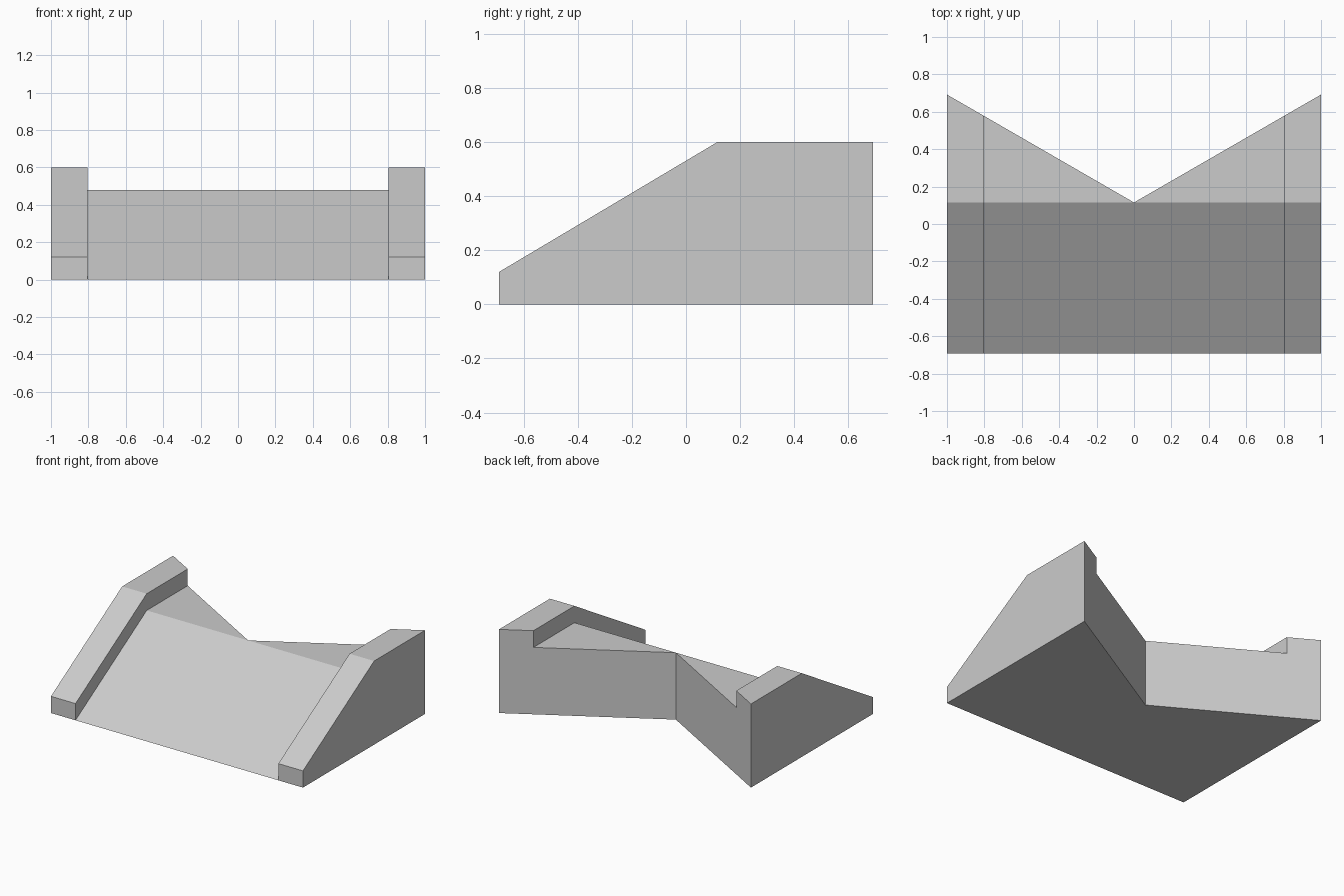
import bpy
import bmesh

cube = bpy.data.objects.get("Cube")
if cube:
    bpy.data.objects.remove(cube, do_unlink=True)

FRONT, CREST, BACK = -0.692, 0.115, 0.692
INNER, OUTER = 0.805, 1.0
DECK_TOP, CURB_RISE = 0.48, 0.12

# One flat colour for the whole ramp
grey = bpy.data.materials.new("light grey")
grey.use_nodes = True
colour = (0.6, 0.6, 0.6, 1)
grey.diffuse_color = colour
grey.node_tree.nodes["Principled BSDF"].inputs["Base Color"].default_value = colour


def back_y(x):
    """Back wall runs in a V from the crest out to the rear corners."""
    return CREST + (BACK - CREST) * abs(x) / OUTER


def section(x, rise):
    """Side profile at x: ramp, level top and back wall."""
    return [(x, FRONT, 0), (x, FRONT, rise), (x, CREST, DECK_TOP + rise),
            (x, back_y(x), DECK_TOP + rise), (x, back_y(x), 0), (x, CREST, 0)]


def loft(name, stations, rise):
    """Join the side profiles at the given x stations into a closed solid."""
    bm = bmesh.new()
    rings = [[bm.verts.new(p) for p in section(x, rise)] for x in stations]
    for a, b in zip(rings, rings[1:]):
        for i in range(len(a)):
            j = (i + 1) % len(a)
            bm.faces.new((a[i], a[j], b[j], b[i]))
    bm.faces.new(rings[0])
    bm.faces.new(rings[-1])
    bmesh.ops.remove_doubles(bm, verts=bm.verts, dist=0.0001)
    bmesh.ops.dissolve_limit(bm, angle_limit=0.01, verts=bm.verts, edges=bm.edges)
    bmesh.ops.recalc_face_normals(bm, faces=bm.faces)
    mesh = bpy.data.meshes.new(name)
    bm.to_mesh(mesh)
    bm.free()
    mesh.materials.append(grey)
    obj = bpy.data.objects.new(name, mesh)
    bpy.context.collection.objects.link(obj)


# Sloped deck with the notched back
loft("ramp_deck", (-INNER, 0, INNER), 0)

# Raised curbs along both sides
for side, sign in (("left", 1), ("right", -1)):
    loft(side + "_curb", (sign * INNER, sign * OUTER), CURB_RISE)
